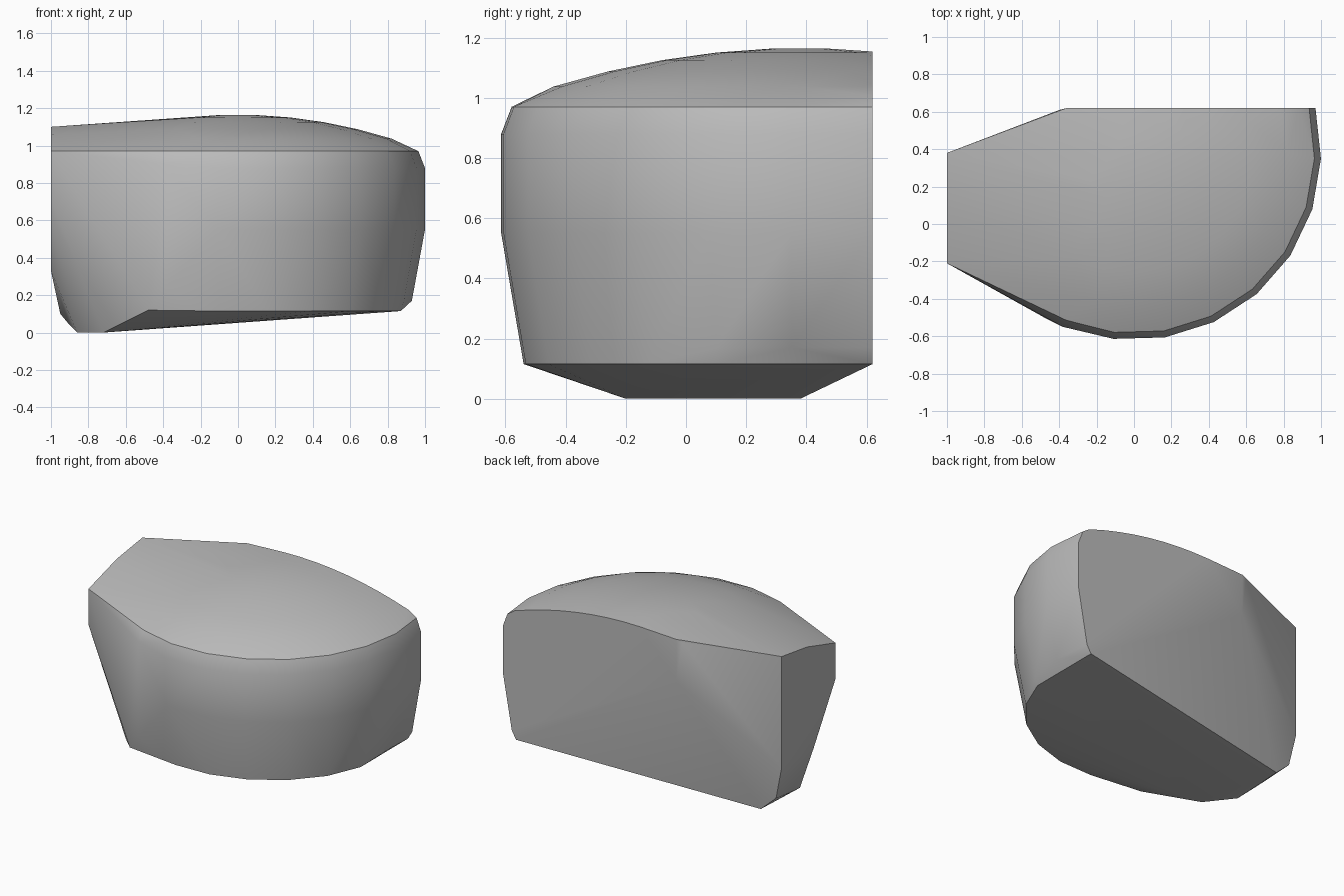
import bpy
import bmesh
from math import cos, sin, radians

cube = bpy.data.objects.get("Cube")
if cube:
    bpy.data.objects.remove(cube, do_unlink=True)

CENTRE_Y = 0.38      # axis of the rounded wall and the domed top
BACK_Y = 0.62        # flat back
START, END, STEPS = -112, 14, 8


def arc(radius, z):
    """Points on the rounded front wall, kept inside the flat back."""
    points = []
    for i in range(STEPS + 1):
        a = radians(START + (END - START) * i / STEPS)
        y = min(CENTRE_Y + radius * sin(a), BACK_Y)
        points.append((radius * cos(a), y, z))
    # close the arc exactly on the back plane
    x, y, z = points[-1]
    points[-1] = (x, BACK_Y, z)
    return points


def dome_z(radius):
    return 1.165 - 0.19 * radius ** 2


points = []

# rounded wall, from the lower edge up to the rim
wall = [(0.93, 0.17), (1.0, 0.55), (1.0, 0.88), (0.965, 0.97)]
for radius, z in wall:
    points += arc(radius, z)
points += [(min(x, 0.87), y, z) for x, y, z in arc(0.925, 0.115)]

# shallow domed top
for ring in range(5):
    radius = 0.18 * ring + 0.1
    for i in range(24):
        a = radians(15 * i)
        x, y = radius * cos(a), CENTRE_Y + radius * sin(a)
        if y < BACK_Y and x > -0.4:
            points.append((x, y, dome_z(radius)))
for i in range(10):
    x = -0.2 + 0.12 * i
    points.append((x, BACK_Y, dome_z((x * x + 0.058) ** 0.5)))

# narrow cut end and the slanted back corner
points += [
    (-1, 0.38, 1.1), (-1, 0.1, 1.06), (-1, -0.21, 0.97), (-1, -0.21, 0.72),
    (-1, 0.03, 0.33), (-1, 0.38, 0.33), (-0.95, 0.37, 0.1),
    (-0.36, BACK_Y, 1.14), (-0.36, BACK_Y, 0.85),
]

# sloping underside and front corner
points += [
    (-0.84, 0.38, 0), (-0.86, -0.02, 0), (-0.72, -0.2, 0),
    (-0.9, 0.13, 0.04), (-0.48, -0.5, 0.12), (-0.38, -0.55, 0.24),
    (-0.38, -0.55, 0.9),
]

bm = bmesh.new()
for p in points:
    bm.verts.new(p)
bmesh.ops.remove_doubles(bm, verts=bm.verts, dist=0.002)
hull = bmesh.ops.convex_hull(bm, input=bm.verts)
loose = [v for v in bm.verts if not v.link_faces]
bmesh.ops.delete(bm, geom=loose, context="VERTS")
bmesh.ops.dissolve_limit(bm, angle_limit=radians(1), verts=bm.verts, edges=bm.edges)
bmesh.ops.recalc_face_normals(bm, faces=bm.faces)

mesh = bpy.data.meshes.new("stone_block")
bm.to_mesh(mesh)
bm.free()
block = bpy.data.objects.new("stone_block", mesh)
bpy.context.collection.objects.link(block)

# plain grey
colour = (0.5, 0.5, 0.5, 1)
grey = bpy.data.materials.new("plain_grey")
grey.use_nodes = True
grey.diffuse_color = colour
for node in grey.node_tree.nodes:
    if node.type == "BSDF_PRINCIPLED":
        node.inputs["Base Color"].default_value = colour
mesh.materials.append(grey)

# smooth wall and dome with crisp cut edges
bpy.ops.object.select_all(action="DESELECT")
block.select_set(True)
bpy.context.view_layer.objects.active = block
bpy.ops.object.shade_smooth_by_angle(angle=radians(32))
